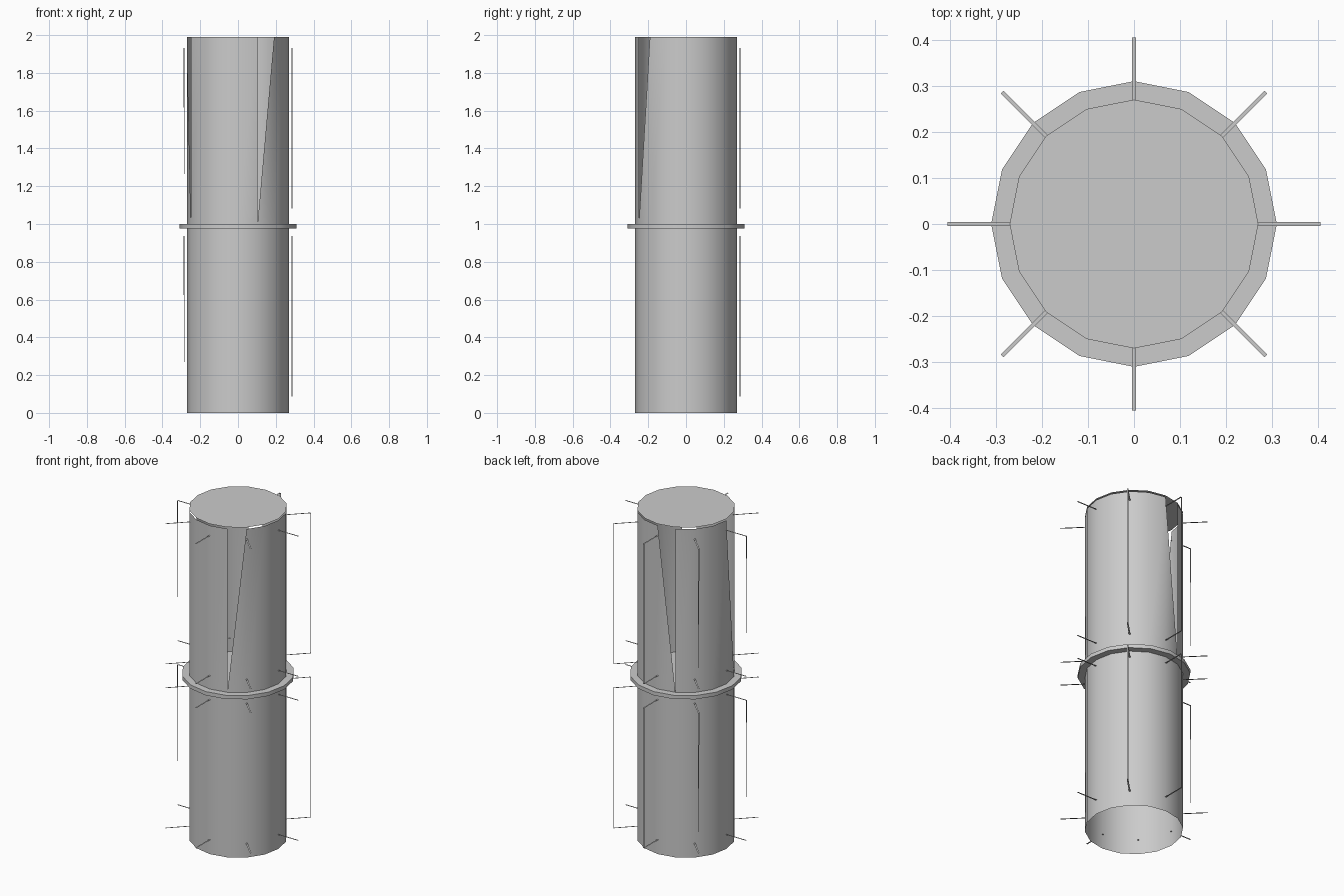
import bpy, bmesh
from math import radians, sin, cos
from mathutils import Matrix, Vector

SIDES = 16
STEP = 360 / SIDES
WALL_R, FLANGE_R, ROD_R = 0.27, 0.31, 0.405
MODULE = 0.994

old = bpy.data.objects.get("Cube")
if old:
    bpy.data.objects.remove(old, do_unlink=True)

# Single plain grey
grey = bpy.data.materials.new("plain_grey")
grey.use_nodes = True
grey.diffuse_color = (0.6, 0.6, 0.6, 1)
grey.node_tree.nodes["Principled BSDF"].inputs["Base Color"].default_value = grey.diffuse_color


def polar(r, deg, z):
    a = radians(deg)
    return Vector((r * cos(a), r * sin(a), z))


def finish(name, bm):
    mesh = bpy.data.meshes.new(name)
    bm.to_mesh(mesh)
    bm.free()
    mesh.materials.append(grey)
    obj = bpy.data.objects.new(name, mesh)
    bpy.context.collection.objects.link(obj)
    bpy.ops.object.select_all(action='DESELECT')
    obj.select_set(True)
    bpy.context.view_layer.objects.active = obj
    bpy.ops.object.shade_smooth_by_angle(angle=radians(35))
    return obj


def tube(name, z0, z1, gaps=None):
    """Open thin wall; gaps maps a panel index to the side ('start' or 'end') where the slit is widest."""
    gaps = gaps or {}
    bm = bmesh.new()
    low = [bm.verts.new(polar(WALL_R, i * STEP, z0)) for i in range(SIDES)]
    top = [bm.verts.new(polar(WALL_R, i * STEP, z1)) for i in range(SIDES)]
    for i in range(SIDES):
        j = (i + 1) % SIDES
        side = gaps.get(i)
        if side == 'start':
            bm.faces.new((low[i], low[j], top[j]))
        elif side == 'end':
            bm.faces.new((low[i], low[j], top[i]))
        else:
            bm.faces.new((low[i], low[j], top[j], top[i]))
    return finish(name, bm)


# Thin walls: the upper one has three tapering slits
tube("lower_wall", 0, 1.0)
tube("upper_wall", 1.0, 1.99, {13: 'start', 4: 'end', 8: 'end'})

# Lid floating just above the upper wall
bm = bmesh.new()
bmesh.ops.create_circle(bm, cap_ends=True, segments=SIDES, radius=WALL_R,
                        matrix=Matrix.Translation((0, 0, 2)))
finish("top_lid", bm)

# Flange: top plate, rim and underside ring around the lower wall
bm = bmesh.new()
levels = [(FLANGE_R, 1.0), (FLANGE_R, 0.977), (WALL_R, 0.977)]
rings = [[bm.verts.new(polar(r, i * STEP, z)) for i in range(SIDES)] for r, z in levels]
bm.faces.new(rings[0])
for upper, lower in zip(rings, rings[1:]):
    for i in range(SIDES):
        j = (i + 1) % SIDES
        bm.faces.new((lower[i], lower[j], upper[j], upper[i]))
finish("middle_flange", bm)


# Flat pegs and upright strips
def strip_corners(r, deg, z, width=0.009):
    centre = polar(r, deg, z)
    side = polar(width / 2, deg + 90, 0)
    return centre - side, centre + side


def sheet(bm, corners):
    bm.faces.new([bm.verts.new(c) for c in corners])


for label, base in (("lower", 0), ("upper", MODULE)):
    z_low, z_high = base + 0.088, base + 0.937
    bm = bmesh.new()
    for k in range(8):
        for z in (z_low, z_high):
            a, b = strip_corners(WALL_R - 0.007, k * 45, z)
            c, d = strip_corners(ROD_R, k * 45, z)
            sheet(bm, (a, c, d, b))
    finish(label + "_pegs", bm)

    bm = bmesh.new()
    for deg in (45, 90, 135, 180):
        a, b = strip_corners(ROD_R, deg, z_low)
        c, d = strip_corners(ROD_R, deg, z_high)
        # The last two strips taper to a point at the bottom
        sheet(bm, (a, b, d, c) if deg <= 90 else (a, d, c))
    finish(label + "_upright_strips", bm)
